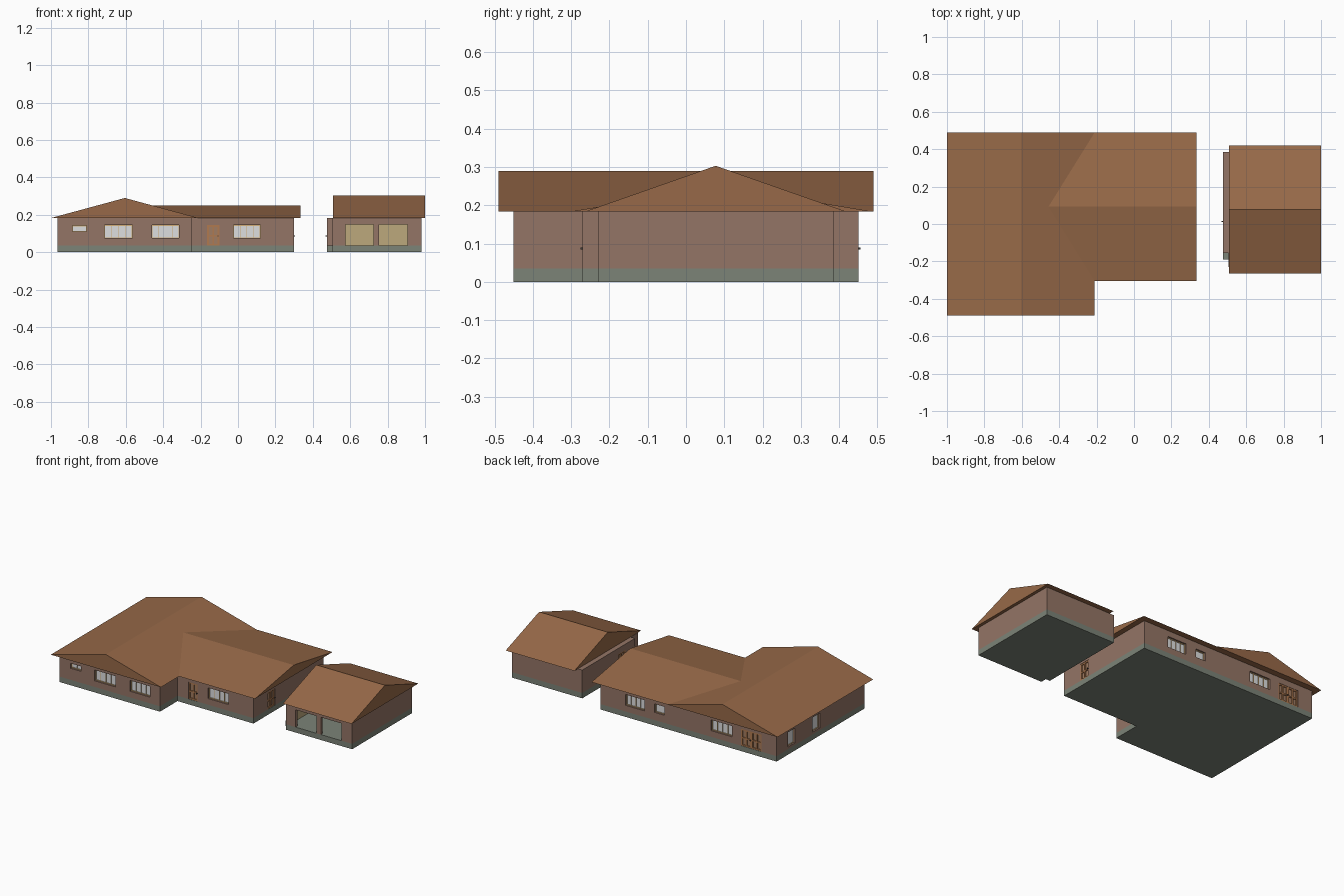
import bpy, bmesh
from mathutils import Vector

if "Cube" in bpy.data.objects:
    bpy.data.objects.remove(bpy.data.objects["Cube"])


def mat(name, rgb):
    m = bpy.data.materials.new(name)
    lin = [((c / 255 + 0.055) / 1.055) ** 2.4 for c in rgb]
    m.diffuse_color = (*lin, 1)
    m.use_nodes = True
    m.node_tree.nodes["Principled BSDF"].inputs["Base Color"].default_value = m.diffuse_color
    return m


BRICK = mat("brick", (148, 117, 102))
STONE = mat("foundation grey", (124, 131, 119))
ROOF = mat("roof brown", (151, 105, 72))
GLASS = mat("pale glass", (222, 223, 224))
TRIM = mat("tan trim", (212, 176, 122))
WOOD = mat("door wood", (176, 122, 80))
PANEL = mat("door panel", (160, 124, 98))
PLASTER = mat("khaki plaster", (188, 168, 124))
METAL = mat("dark metal", (60, 58, 55))
Z0, Z1 = 0.035, 0.183


def make(name, bm, material):
    bmesh.ops.recalc_face_normals(bm, faces=bm.faces)
    me = bpy.data.meshes.new(name)
    bm.to_mesh(me)
    bm.free()
    me.materials.append(material)
    ob = bpy.data.objects.new(name, me)
    bpy.context.collection.objects.link(ob)
    return ob


def add_box(bm, lo, hi):
    vs = bmesh.ops.create_cube(bm, size=1)["verts"]
    for v in vs:
        v.co = Vector([lo[i] if v.co[i] < 0 else hi[i] for i in range(3)])


def boxes(name, items, material):
    bm = bmesh.new()
    for lo, hi in items:
        add_box(bm, lo, hi)
    return make(name, bm, material)


def extrude(name, pts, vec, material):
    bm = bmesh.new()
    f = bm.faces.new([bm.verts.new(p) for p in pts])
    r = bmesh.ops.extrude_face_region(bm, geom=[f])
    # the source face stays as the closing cap
    bmesh.ops.translate(bm, vec=vec, verts=[g for g in r["geom"] if isinstance(g, bmesh.types.BMVert)])
    return make(name, bm, material)


def cut(ob, items):
    cutter = boxes("cutter", items, ob.data.materials[0])
    cutter.hide_render = True
    mod = ob.modifiers.new("cut", 'BOOLEAN')
    mod.object, mod.operation, mod.solver = cutter, 'DIFFERENCE', 'EXACT'
    dg = bpy.context.evaluated_depsgraph_get()
    me = bpy.data.meshes.new_from_object(ob.evaluated_get(dg))
    ob.modifiers.clear()
    ob.data = me
    bpy.data.objects.remove(cutter)


# each wall plane: (axis, position, inward direction)
WALLS = {"front": (1, -0.45, 1), "porch": (1, -0.27, 1), "back": (1, 0.45, -1),
         "left": (0, -0.965, 1), "right": (0, 0.30, -1), "garage": (0, 0.475, 1)}


def on_wall(side, u0, u1, z0, z1, d0, d1):
    ax, p, s = WALLS[side]
    a, b = sorted((p + s * d0, p + s * d1))
    if ax == 1:
        return (u0, a, z0), (u1, b, z1)
    return (a, u0, z0), (b, u1, z1)


# window: side, u0, u1, z0, z1, panes
WINDOWS = [("front", -0.885, -0.81, 0.11, 0.142, 2), ("front", -0.715, -0.565, 0.075, 0.145, 4),
           ("front", -0.46, -0.315, 0.075, 0.145, 4), ("porch", -0.025, 0.12, 0.075, 0.145, 4),
           ("back", -0.016, 0.12, 0.075, 0.145, 4), ("back", -0.16, -0.09, 0.085, 0.14, 1),
           ("back", -0.646, -0.495, 0.075, 0.145, 4),
           ("left", 0.26, 0.335, 0.05, 0.145, 1), ("left", 0.005, 0.08, 0.05, 0.145, 1)]
# door: side, u0, u1, leaves
DOORS = [("porch", -0.165, -0.10, 1), ("right", -0.125, -0.05, 1),
         ("back", -0.857, -0.71, 2), ("garage", -0.06, 0.02, 1)]
DTOP = 0.145


def window(i, side, u0, u1, z0, z1, n):
    boxes(f"window_glass_{i}", [on_wall(side, u0, u1, z0, z1, 0.014, 0.019)], GLASS)
    t = 0.004
    bars = [(u0, u1, z0, z0 + t), (u0, u1, z1 - t, z1),
            (u0, u0 + t, z0 + t, z1 - t), (u1 - t, u1, z0 + t, z1 - t)]
    for k in range(1, n):
        c = u0 + (u1 - u0) * k / n
        bars.append((c - 0.001, c + 0.001, z0 + t, z1 - t))
    boxes(f"window_frame_{i}", [on_wall(side, *b, 0.010, 0.0142) for b in bars], TRIM)


def door(i, side, u0, u1, leaves):
    boxes(f"door_panels_{i}", [on_wall(side, u0, u1, Z0, DTOP, 0.008, 0.0105)], PANEL)
    bars, t = [], 0.009
    for k in range(leaves):
        a = u0 + (u1 - u0) * k / leaves
        b = u0 + (u1 - u0) * (k + 1) / leaves
        m = (a + b) / 2
        bars += [(a, a + t, Z0, DTOP), (b - t, b, Z0, DTOP), (m - t / 2, m + t / 2, Z0, DTOP)]
        for z in (Z0, 0.083, DTOP - t):
            bars += [(a + t, m - t / 2, z, z + t), (m + t / 2, b - t, z, z + t)]
    boxes(f"door_rails_{i}", [on_wall(side, *b, 0.002, 0.0085) for b in bars], WOOD)
    k = u1 - 0.006 if leaves == 1 else (u0 + u1) / 2 + 0.005
    boxes(f"door_knob_{i}", [on_wall(side, k - 0.003, k + 0.003, 0.084, 0.090, -0.006, 0.003)], METAL)


# house: L-shaped plan
PLAN = [(-0.965, -0.45), (-0.245, -0.45), (-0.245, -0.27), (0.30, -0.27), (0.30, 0.45), (-0.965, 0.45)]
extrude("house_foundation", [(x, y, 0) for x, y in PLAN], (0, 0, Z0), STONE)
house = extrude("house_walls", [(x, y, Z0) for x, y in PLAN], (0, 0, Z1 - Z0), BRICK)
holes = [on_wall(*w[:5], -0.02, 0.018) for w in WINDOWS]
holes += [on_wall(s, a, b, Z0 - 0.01, DTOP, -0.02, 0.010) for s, a, b, n in DOORS if s != "garage"]
cut(house, holes)
for i, w in enumerate(WINDOWS):
    window(i, *w)
for i, d in enumerate(DOORS):
    door(i, *d)

# garage: main block with a slightly shorter strip on its left side
GPLAN = [(0.505, -0.23), (0.98, -0.23), (0.98, 0.385), (0.475, 0.385)]
extrude("garage_foundation", [(x, y, 0) for x, y in GPLAN + [(0.475, -0.19), (0.505, -0.19)]],
        (0, 0, Z0), STONE)
garage = extrude("garage_walls", [(x, y, Z0) for x, y in GPLAN + [(0.475, -0.155), (0.505, -0.155)]],
                 (0, 0, Z1 - Z0), BRICK)
ROOM = ((0.525, -0.21, Z0 - 0.01), (0.96, 0.365, 0.178))
cut(garage, [ROOM])
cut(garage, [((a, -0.3, Z0 - 0.01), (a + 0.15, -0.15, 0.147)) for a in (0.575, 0.755)]
    + [on_wall("garage", -0.06, 0.02, Z0 - 0.01, DTOP, -0.02, 0.010)])
# inner garage faces are plastered
garage.data.materials.append(PLASTER)
for f in garage.data.polygons:
    c = f.center
    if all(ROOM[0][i] - 1e-3 < c[i] < ROOM[1][i] + 1e-3 for i in range(3)):
        f.material_index = 1

# gable roofs
extrude("roof_left_wing", [(-1, -0.49, Z1), (-0.21, -0.49, Z1), (-0.605, -0.49, 0.29)], (0, 0.98, 0), ROOF)
extrude("roof_right_wing", [(-0.6, -0.305, Z1), (-0.6, 0.49, Z1), (-0.6, 0.0925, 0.25)], (0.935, 0, 0), ROOF)
extrude("roof_garage", [(0.507, -0.265, Z1), (0.507, 0.42, Z1), (0.507, 0.0775, 0.303)], (0.493, 0, 0), ROOF)
